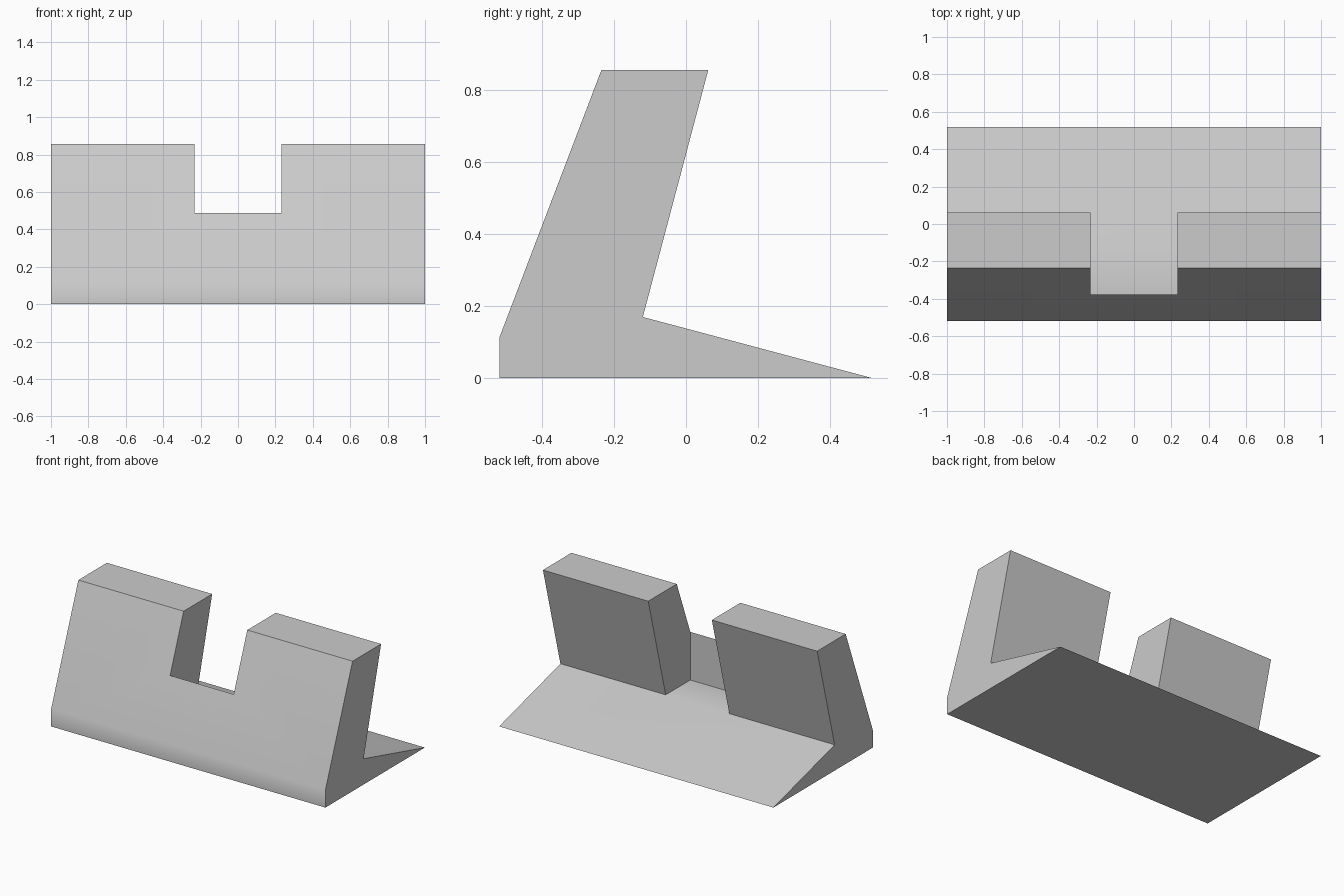
import bpy, bmesh, math

cube = bpy.data.objects.get("Cube")
if cube:
    bpy.data.objects.remove(cube, do_unlink=True)

# Plain grey material
grey = bpy.data.materials.new("light_grey")
grey.use_nodes = True
colour = (0.6, 0.6, 0.6, 1.0)
grey.diffuse_color = colour
grey.node_tree.nodes["Principled BSDF"].inputs["Base Color"].default_value = colour

# Profile points of the stand as (y, z)
lip_z = 0.487
points = {
    "toe_base": (-0.518, 0.0), "tip": (0.518, 0.0), "crook": (-0.12, 0.17),
    "top_back": (0.062, 0.857), "top_front": (-0.235, 0.857),
    "toe_top": (-0.518, 0.115), "inner": None, "lip": None,
}
# The lip of the notch lies on the sloping front
ty, tz = points["toe_top"]
fy, fz = points["top_front"]
lip_y = ty + (fy - ty) * (lip_z - tz) / (fz - tz)
points["lip"] = (lip_y, lip_z)
points["inner"] = (lip_y, points["crook"][1])

block = ["toe_base", "tip", "crook", "top_back", "top_front", "lip", "toe_top"]
notch = ["toe_base", "tip", "crook", "inner", "lip", "toe_top"]
cheek = ["inner", "crook", "top_back", "top_front", "lip"]
stations = [-1.0, -0.232, 0.232, 1.0]

bm = bmesh.new()
verts = {}


def vert(i, name):
    if (i, name) not in verts:
        verts[i, name] = bm.verts.new((stations[i], *points[name]))
    return verts[i, name]


# Two tall blocks with the notch between them
for i, profile in enumerate([block, notch, block]):
    for a, b in zip(profile, profile[1:] + profile[:1]):
        bm.faces.new([vert(i, a), vert(i, b), vert(i + 1, b), vert(i + 1, a)])

# End caps and the inner sides of the notch
for i, profile in enumerate([block, cheek, cheek, block]):
    bm.faces.new([vert(i, name) for name in profile])

# Merge flat neighbours into single faces
bmesh.ops.recalc_face_normals(bm, faces=bm.faces)
bmesh.ops.dissolve_limit(bm, angle_limit=math.radians(0.5),
                         verts=bm.verts, edges=bm.edges)
bmesh.ops.recalc_face_normals(bm, faces=bm.faces)

mesh = bpy.data.meshes.new("notched_stand")
bm.to_mesh(mesh)
bm.free()
mesh.materials.append(grey)
stand = bpy.data.objects.new("notched_stand", mesh)
bpy.context.collection.objects.link(stand)

# Soft shading on the shallow bends, sharp elsewhere
bpy.ops.object.select_all(action="DESELECT")
stand.select_set(True)
bpy.context.view_layer.objects.active = stand
bpy.ops.object.shade_smooth_by_angle(angle=math.radians(30))
weighted = stand.modifiers.new("weighted_normals", "WEIGHTED_NORMAL")
weighted.keep_sharp = True
